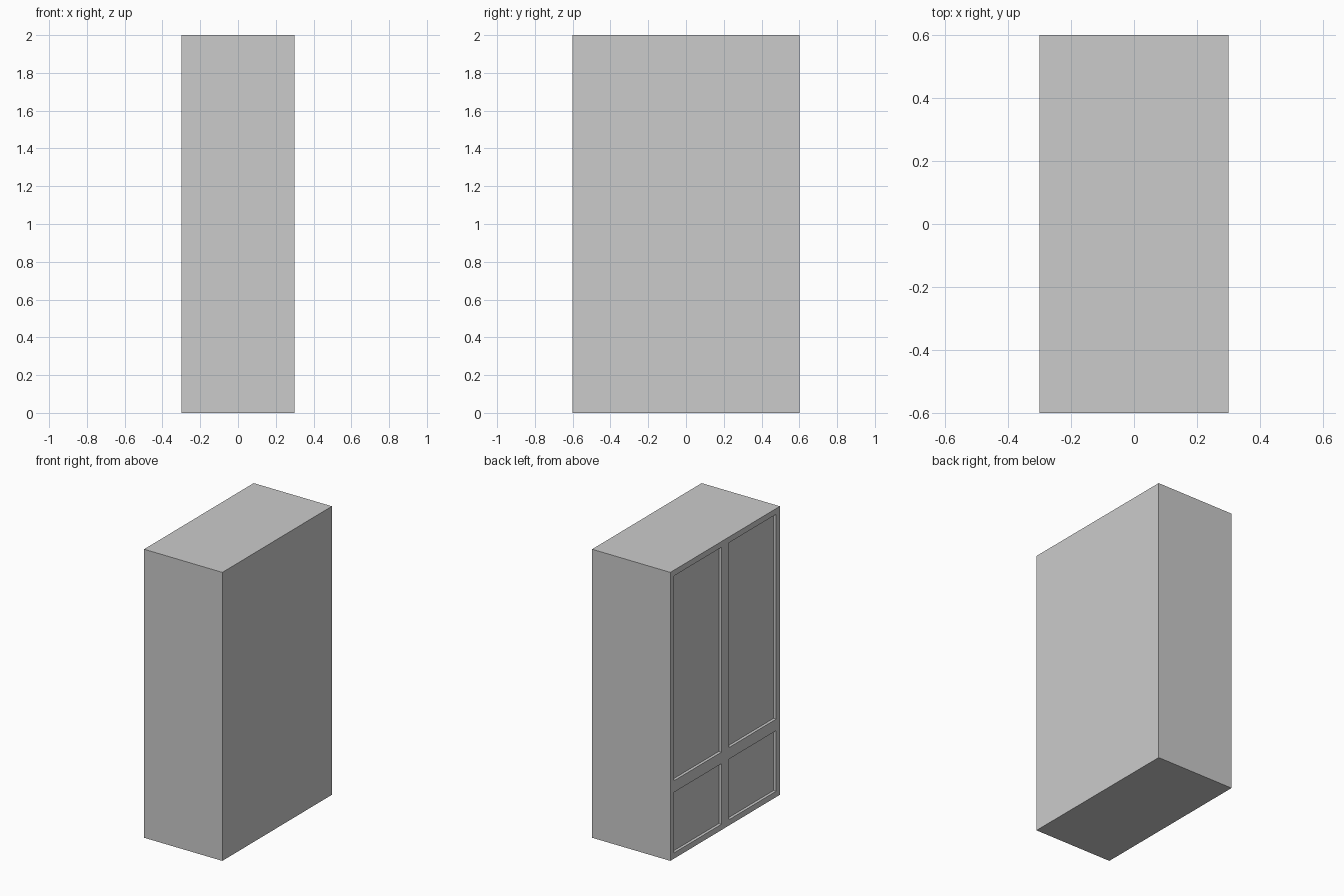
import bpy, bmesh
from mathutils import Matrix

if "Cube" in bpy.data.objects:
    bpy.data.objects.remove(bpy.data.objects["Cube"])

DEPTH, WIDTH, HEIGHT = 0.6, 1.2, 2.0
FRAME = 0.04      # frame border around each panel
RECESS = 0.02     # how far the panels sink in

bm = bmesh.new()

# Cabinet box standing on the ground
bmesh.ops.create_cube(bm, size=1.0,
    matrix=Matrix.Translation((0, 0, HEIGHT / 2)) @ Matrix.Diagonal((DEPTH, WIDTH, HEIGHT, 1)))

# Split into two tall doors over two short drawers
for co, no in (((0, 0, 0), (0, 1, 0)), ((0, 0, 0.5), (0, 0, 1))):
    bmesh.ops.bisect_plane(bm, geom=bm.verts[:] + bm.edges[:] + bm.faces[:],
                           plane_co=co, plane_no=no)

# Framed, recessed panels on the -x face
bm.normal_update()
panels = [f for f in bm.faces if f.normal.x < -0.9]
bmesh.ops.inset_individual(bm, faces=panels, thickness=FRAME, use_even_offset=True)
bmesh.ops.inset_individual(bm, faces=panels, thickness=0.0, depth=-RECESS)
bmesh.ops.recalc_face_normals(bm, faces=bm.faces[:])

mesh = bpy.data.meshes.new("wardrobe_body")
bm.to_mesh(mesh)
bm.free()
bpy.context.collection.objects.link(bpy.data.objects.new("wardrobe_body", mesh))
